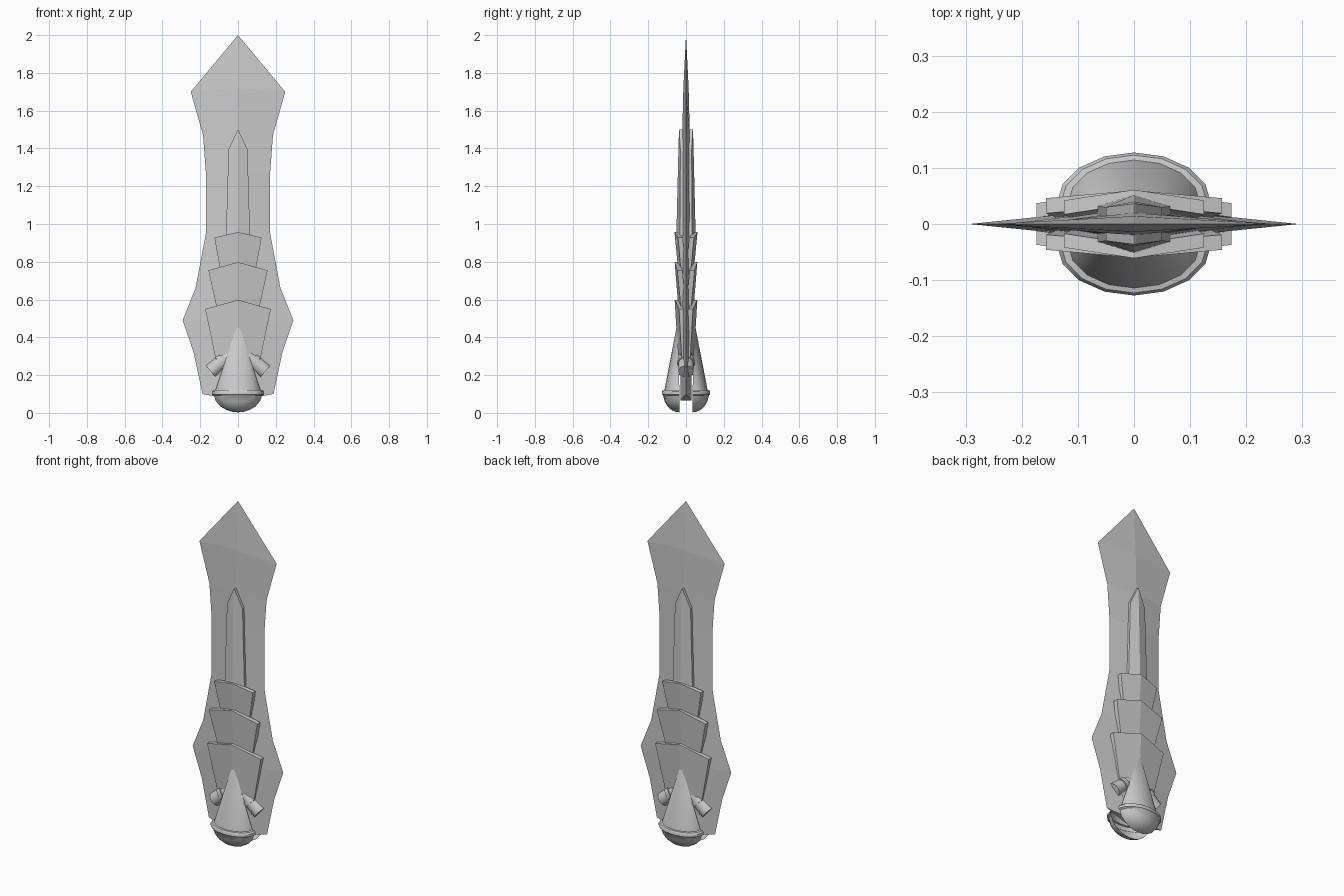
import bpy, math
from mathutils import Vector

if "Cube" in bpy.data.objects:
    bpy.data.objects.remove(bpy.data.objects["Cube"])


def make_mesh(name, verts, faces, smooth=False):
    me = bpy.data.meshes.new(name)
    me.from_pydata(verts, [], faces)
    me.update()
    ob = bpy.data.objects.new(name, me)
    bpy.context.collection.objects.link(ob)
    bpy.ops.object.select_all(action='DESELECT')
    ob.select_set(True)
    bpy.context.view_layer.objects.active = ob
    bpy.ops.object.mode_set(mode='EDIT')
    bpy.ops.mesh.select_all(action='SELECT')
    bpy.ops.mesh.normals_make_consistent(inside=False)
    bpy.ops.object.mode_set(mode='OBJECT')
    if smooth:
        bpy.ops.object.shade_smooth_by_angle(angle=math.radians(35))
    return ob


def mirror(ob, axis):
    m = ob.modifiers.new("mirror", 'MIRROR')
    m.use_axis = [axis == 'x', axis == 'y', False]
    m.use_mirror_merge = False


# Diamond-section blade: edge half width, edge z, centre z, centre half thickness
rows = [(0.25, 1.70, 1.72, 0.014), (0.185, 1.47, 1.47, 0.02),
        (0.17, 1.27, 1.27, 0.024), (0.17, 0.95, 0.95, 0.027),
        (0.225, 0.66, 0.66, 0.03), (0.293, 0.49, 0.49, 0.03),
        (0.235, 0.32, 0.32, 0.03), (0.188, 0.10, 0.065, 0.03)]
verts, faces = [(0, 0, 2)], []
for w, z, zc, t in rows:
    verts += [(-w, 0, z), (0, -t, zc), (w, 0, z), (0, t, zc)]
for j in range(4):
    k = (j + 1) % 4
    faces.append((0, 1 + j, 1 + k))
    for i in range(len(rows) - 1):
        a = 1 + 4 * i
        faces.append((a + j, a + 4 + j, a + 4 + k, a + k))
b = 1 + 4 * (len(rows) - 1)
faces += [(b, b + 1, b + 3), (b + 1, b + 2, b + 3)]
make_mesh("blade", verts, faces)


def ridged_slab(name, sections, thick):
    """Sections: half width, side z, middle z, side y, middle y (front)."""
    v, f = [], []
    for w, zs, zm, ys, ym in sections:
        for d in (0, thick):
            v += [(-w, d - ys, zs), (0, d - ym, zm), (w, d - ys, zs)]
    loop = [0, 1, 2, 5, 4, 3]
    for i in range(len(sections) - 1):
        for j in range(6):
            a, c = loop[j], loop[(j + 1) % 6]
            f.append((6 * i + a, 6 * i + c, 6 * i + 6 + c, 6 * i + 6 + a))
    e = 6 * (len(sections) - 1)
    for o in (0, e):
        f += [(o, o + 1, o + 4, o + 3), (o + 1, o + 2, o + 5, o + 4)]
    mirror(make_mesh(name, v, f), 'y')


# Raised spine up the middle of each face
ridged_slab("spine", [(0.003, 1.497, 1.50, 0.036, 0.037),
                      (0.05, 1.395, 1.40, 0.03, 0.04),
                      (0.065, 0.90, 0.90, 0.032, 0.052)], 0.022)

# Overlapping armour plates
ridged_slab("upper_plate", [(0.125, 0.928, 0.957, 0.042, 0.061),
                            (0.083, 0.70, 0.70, 0.022, 0.036)], 0.025)
ridged_slab("middle_plate", [(0.157, 0.755, 0.798, 0.046, 0.06),
                             (0.10, 0.50, 0.50, 0.022, 0.036)], 0.027)
ridged_slab("lower_plate", [(0.174, 0.55, 0.598, 0.037, 0.06),
                            (0.10, 0.20, 0.20, 0.018, 0.036)], 0.025)


# Half cone with rim and rounded bottom on each face
Y0 = 0.035
profile = [(0.118, 0.122), (0.131, 0.120), (0.138, 0.112), (0.138, 0.098),
           (0.128, 0.092), (0.117, 0.062), (0.094, 0.035), (0.063, 0.016),
           (0.032, 0.006)]
N = 8
verts, faces = [(0, -0.045, 0.48), (0, -Y0, 0.003)], []
for r, z in profile:
    for i in range(N + 1):
        a = math.pi * i / N
        verts.append((r * math.cos(a), -Y0 - 0.67 * r * math.sin(a), z))
row = N + 1
last = 2 + row * (len(profile) - 1)
for i in range(N):
    faces.append((0, 2 + i, 3 + i))
    for k in range(len(profile) - 1):
        a = 2 + k * row + i
        faces.append((a, a + row, a + row + 1, a + 1))
    faces.append((last + i, 1, last + i + 1))
pommel = make_mesh("pommel_cone", verts, faces, True)
mirror(pommel, 'y')


# Angled studs poking out beside the cone
def stud(name, start, end, r):
    start, end = Vector(start), Vector(end)
    d = end - start
    bpy.ops.mesh.primitive_cylinder_add(vertices=16, radius=r, depth=d.length,
                                        location=(0, 0, 0))
    ob = bpy.context.object
    ob.name = name
    rot = d.to_track_quat('Z', 'Y').to_matrix().to_4x4()
    rot.translation = (start + end) / 2
    ob.data.transform(rot)
    bpy.ops.object.shade_smooth_by_angle(angle=math.radians(35))
    mirror(ob, 'x')


stud("stud", (0.05, 0, 0.30), (0.145, 0, 0.22), 0.04)
stud("stud_collar", (0.075, 0, 0.28), (0.095, 0, 0.263), 0.046)
